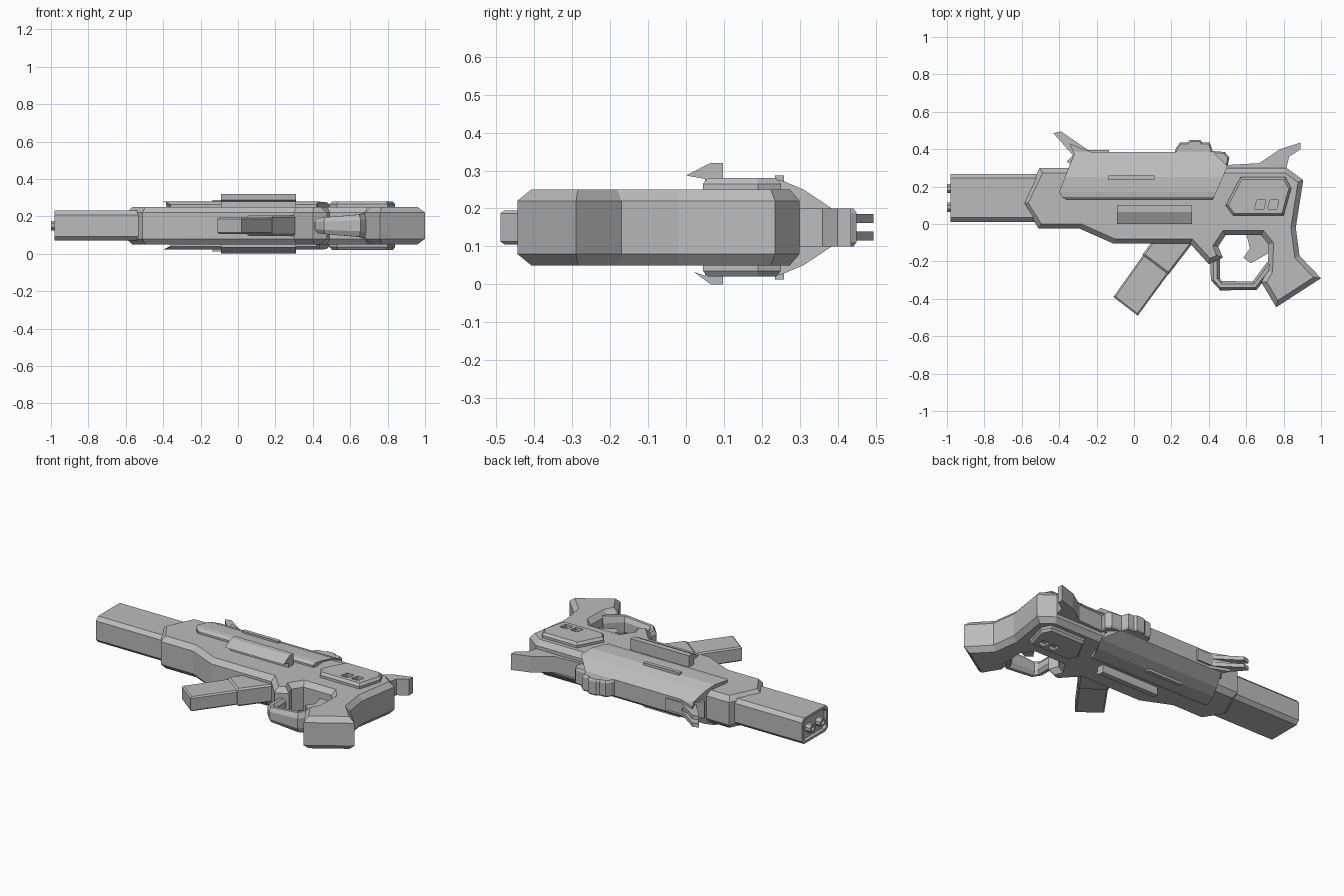
import bpy, bmesh, math
from mathutils import Vector

cube = bpy.data.objects.get("Cube")
if cube:
    bpy.data.objects.remove(cube, do_unlink=True)

grey = bpy.data.materials.new("plain grey")
grey.use_nodes = True
grey.diffuse_color = (0.5, 0.5, 0.5, 1)
grey.node_tree.nodes["Principled BSDF"].inputs["Base Color"].default_value = (0.5, 0.5, 0.5, 1)

MID = 0.15  # height of the plane of symmetry


def finish(name, bm):
    bmesh.ops.recalc_face_normals(bm, faces=bm.faces)
    mesh = bpy.data.meshes.new(name)
    bm.to_mesh(mesh)
    bm.free()
    mesh.materials.append(grey)
    ob = bpy.data.objects.new(name, mesh)
    bpy.context.scene.collection.objects.link(ob)
    return ob


def slab(name, pts, half, chamfer=0.0, drop=0.03, z=MID):
    """Outline in x, y made into a plate of the given half depth with chamfered rims."""
    bm = bmesh.new()
    rim = half - (drop if chamfer else 0)
    rings = [[bm.verts.new((x, y, z + s * rim)) for x, y in pts] for s in (-1, 1)]
    caps = [bm.faces.new(r) for r in rings]
    for i in range(len(pts)):
        j = (i + 1) % len(pts)
        bm.faces.new((rings[0][i], rings[0][j], rings[1][j], rings[1][i]))
    bmesh.ops.recalc_face_normals(bm, faces=bm.faces)
    if chamfer:
        for cap, s in zip(caps, (-1, 1)):
            bmesh.ops.inset_region(bm, faces=[cap], thickness=chamfer, use_even_offset=True)
            for v in cap.verts:
                v.co.z = z + s * half
    return finish(name, bm)


def loft(name, rings):
    """Skin a list of equal closed rings and cap both ends."""
    bm = bmesh.new()
    rows = [[bm.verts.new(p) for p in ring] for ring in rings]
    n = len(rows[0])
    for a, b in zip(rows, rows[1:]):
        for i in range(n):
            bm.faces.new((a[i], a[(i + 1) % n], b[(i + 1) % n], b[i]))
    bm.faces.new(rows[0])
    bm.faces.new(rows[-1])
    return finish(name, bm)


def cut(target, cutter):
    mod = target.modifiers.new("cut", "BOOLEAN")
    mod.object = cutter
    mod.solver = "EXACT"
    cutter.hide_render = True
    cutter.hide_viewport = True
    cutter.display_type = "WIRE"


def box(x0, x1, y0, y1):
    return [(x0, y0), (x1, y0), (x1, y1), (x0, y1)]


# Main frame with stock and grip
slab("frame", [(-.505, .30), (-.595, .11), (-.51, -.025), (-.29, -.025), (-.11, -.105),
               (.30, -.105), (.40, -.215), (.475, -.18), (.45, -.12), (.49, -.06),
               (.68, -.06), (.72, -.11), (.715, -.25), (.68, -.31), (.76, -.445),
               (1.0, -.29), (.885, -.17), (.865, -.02), (.905, .235), (.815, .30)],
     .10, .026, .03)


# Barrel housing: octagonal section with a recessed muzzle
def octagon(x, hy, hz, c):
    q = [(hy, hz - c), (hy - c, hz)]
    q += [(-a, b) for a, b in reversed(q)]
    q += [(-a, -b) for a, b in q]
    return [(x, .14 + a, MID + b) for a, b in q]


loft("barrel_housing", [octagon(-.45, .128, .08, .022), octagon(-.98, .128, .08, .022),
                        octagon(-.98, .113, .065, .02), octagon(-.965, .108, .06, .02)])

# Twin muzzle tubes with open bores
for label, y in (("upper", .19), ("lower", .09)):
    def circle(x, r):
        return [(x, y + r * math.cos(i * math.pi / 4 + .39), MID + r * math.sin(i * math.pi / 4 + .39))
                for i in range(8)]
    loft(label + "_muzzle_tube", [circle(-.95, .027), circle(-1.0, .027),
                                  circle(-1.0, .016), circle(-.97, .016)])

# Upper shroud: sloped section running along the length
section = [(.13, .112, -.36, .42), (.145, .125, -.385, .428), (.17, .128, -.40, .44),
           (.25, .125, -.37, .475), (.31, .10, -.345, .50), (.385, .05, -.315, .42)]


def shroud_ring(k):
    top = [(s[2 + k], s[0], MID + s[1]) for s in section]
    return top + [(x, y, 2 * MID - z) for x, y, z in reversed(top)]


loft("upper_shroud", [shroud_ring(0), shroud_ring(1)])

# Rear cheek plate with two window recesses on each side
cheek = slab("cheek_plate", [(.49, .10), (.53, .045), (.80, .045), (.84, .19), (.81, .25), (.57, .25)],
             .13, .012, .015)
for i, x in enumerate((.645, .715)):
    hole = [(x, .08), (x + .05, .08), (x + .058, .128), (x + .012, .128)]
    for side, s in (("left", 1), ("right", -1)):
        cut(cheek, slab(f"window_cutter_{side}_{i}", hole, .02, z=MID + s * .13))

# Side rails and slim ridges, mirrored about the middle plane
for side, s in (("top", 1), ("bottom", -1)):
    low = 0 if s > 0 else .02
    reach = .17 if s > 0 else .15
    profile = [(low, reach - .033), (.065, reach), (.098, reach), (.098, .09), (.05, .09), (.05, .128)]
    loft(side + "_side_rail", [[(x, y, MID + s * d) for y, d in profile] for x in (-.09, .31)])
    slab(side + "_ridge", box(-.135, .11, .235, .258), .012, z=MID + s * .125)

# Magazine and its well
slab("magazine", [(-.11, -.39), (.02, -.49), (.24, -.19), (.11, -.08)], .045, .008, .008)
slab("magazine_well", [(.045, -.165), (.185, -.27), (.33, -.08), (.12, -.06)], .055, .01, .01)

# Trigger guard: thin in front, widening toward the grip
path = [(.435, -.17, .04), (.435, -.295, .04), (.465, -.33, .045), (.645, -.33, .06), (.73, -.22, .08)]
rings = []
for i, (x, y, h) in enumerate(path):
    a, b = path[max(i - 1, 0)], path[min(i + 1, len(path) - 1)]
    d = Vector((b[0] - a[0], b[1] - a[1])).normalized()
    n = Vector((-d.y, d.x)) * .025
    rings.append([(x + n.x * u, y + n.y * u, MID + h * v) for u, v in
                  ((1, .5), (.4, 1), (-.4, 1), (-1, .5), (-1, -.5), (-.4, -1), (.4, -1), (1, -.5))])
loft("trigger_guard", rings)

# Trigger
slab("trigger", [(.60, -.05), (.62, -.13), (.585, -.18), (.625, -.21), (.73, -.15), (.73, -.05)], .03)

# Front sight: solid base with two prongs
slab("front_sight_base", [(-.23, .385), (-.33, .31), (-.36, .335), (-.32, .375), (-.345, .43)], .05)
for label, z in (("upper", .173), ("lower", .127)):
    slab(label + "_sight_prong", [(-.43, .485), (-.39, .495), (-.23, .385), (-.32, .36)], .012, z=z)
slab("sight_strip", box(-.25, -.135, .36, .395), .035)

# Rear sight block with stepped top
slab("rear_sight", [(.21, .36), (.225, .405), (.245, .435), (.285, .435), (.30, .45), (.355, .45),
                    (.365, .435), (.405, .435), (.42, .39), (.485, .385), (.51, .355), (.50, .31),
                    (.40, .29)], .05, .008, .012)

# Stock fin and top strip
slab("stock_fin", [(.49, .28), (.49, .315), (.67, .325), (.78, .40), (.89, .435), (.89, .40),
                   (.83, .36), (.81, .28)], .05)
